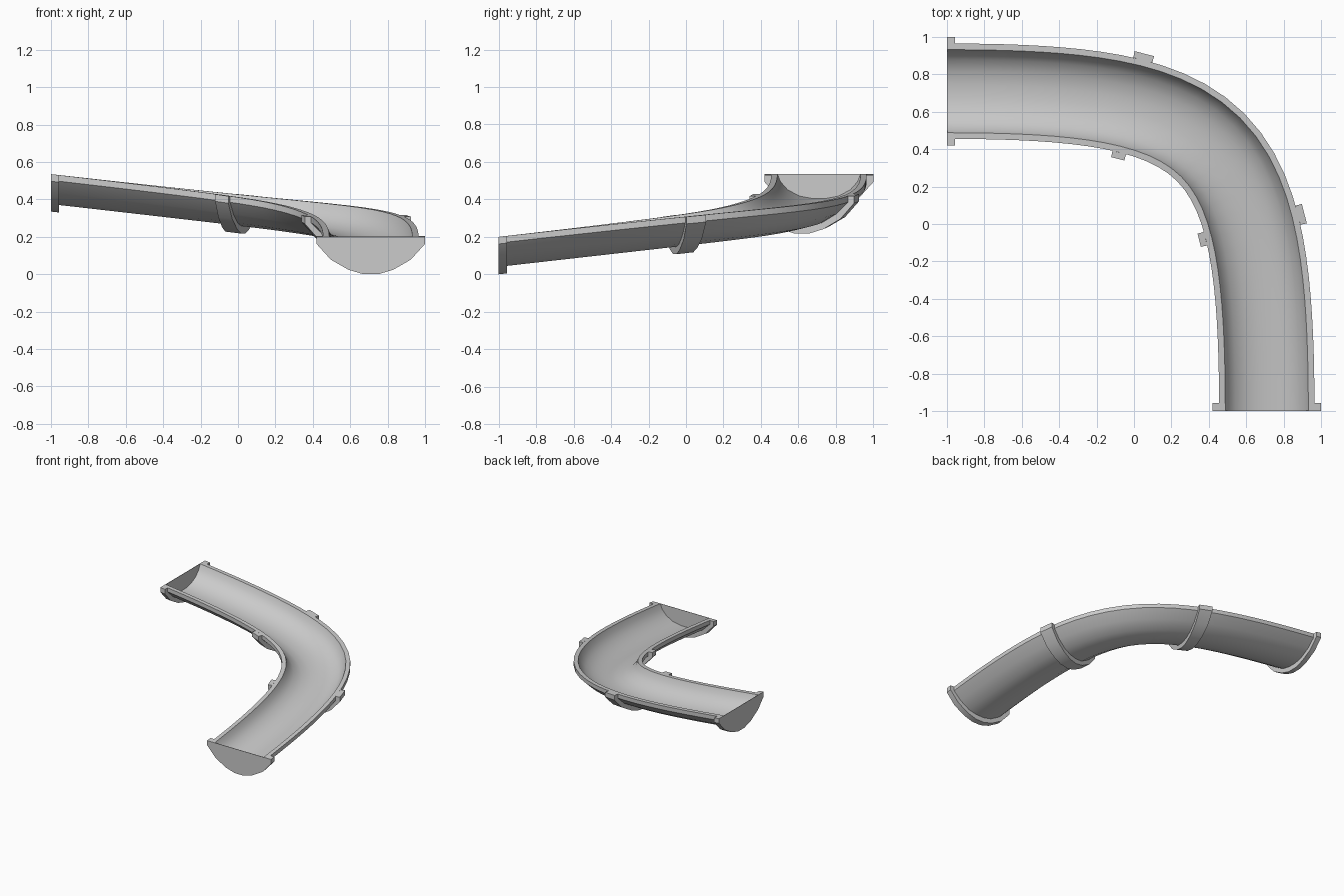
import bpy, bmesh, math
from mathutils import Vector
from mathutils.geometry import interpolate_bezier

if "Cube" in bpy.data.objects:
    bpy.data.objects.remove(bpy.data.objects["Cube"])

# Plan-view centreline of the chute
P = interpolate_bezier(Vector((-1, .71, 0)), Vector((.48, .71, 0)),
                       Vector((.71, .48, 0)), Vector((.71, -1, 0)), 600)
D = [0.0]
for a, b in zip(P, P[1:]):
    D.append(D[-1] + (b - a).length)
LENGTH = D[-1]
TOP, LOW = .535, .20


def frame(s):
    """Rim-height point and sideways direction at distance s along the path."""
    i = 0
    while i < len(P) - 2 and D[i + 1] < s:
        i += 1
    tan = (P[i + 1] - P[i]).normalized()
    p = P[i] + tan * (s - D[i])
    p.z = TOP + (LOW - TOP) * s / LENGTH
    return p, Vector((-tan.y, tan.x, 0))


def mirrored(half):
    """Full U outline from its right half, listed from rim to bottom."""
    return half + [(-x, z) for x, z in reversed(half)]


def sweep(name, profile, stations):
    """Sweep a closed outline along the path through the given distances."""
    bm = bmesh.new()
    rings = []
    for s in stations:
        p, side = frame(s)
        rings.append([bm.verts.new(p + side * x + Vector((0, 0, z))) for x, z in profile])
    n = len(profile)
    for a, b in zip(rings, rings[1:]):
        for i in range(n):
            j = (i + 1) % n
            bm.faces.new((a[i], a[j], b[j], b[i]))
    bm.faces.new(rings[0])
    bm.faces.new(rings[-1])
    bmesh.ops.recalc_face_normals(bm, faces=bm.faces)
    me = bpy.data.meshes.new(name)
    bm.to_mesh(me)
    bm.free()
    ob = bpy.data.objects.new(name, me)
    bpy.context.collection.objects.link(ob)
    bpy.context.view_layer.objects.active = ob
    ob.select_set(True)
    bpy.ops.object.shade_smooth_by_angle(angle=math.radians(32))
    ob.select_set(False)
    return ob


# Cross-sections, relative to rim height
inner = mirrored([(.222, 0), (.206, -.04), (.168, -.083), (.105, -.117), (.035, -.13)])
outer = mirrored([(.255, 0), (.255, -.033), (.19, -.096), (.108, -.144), (.036, -.16)])
flange = mirrored([(.29, 0), (.29, -.038), (.214, -.122), (.12, -.176), (.04, -.2)])
ring = flange + outer[::-1]

# Trough
T = .003
N = 30
sweep("chute", outer + inner[::-1], [T + (LENGTH - 2 * T) * i / N for i in range(N + 1)])

# End flanges and their closing plates
sweep("upper_end_flange", ring, [T, .043])
sweep("lower_end_flange", ring, [LENGTH - .043, LENGTH - T])
sweep("upper_end_plate", flange, [0, T])
sweep("lower_end_plate", flange, [LENGTH - T, LENGTH])

# Joint collars either side of the bend
for name, s in (("upper_collar", .99), ("lower_collar", LENGTH - .99)):
    sweep(name, ring, [s - .045, s + .045])
